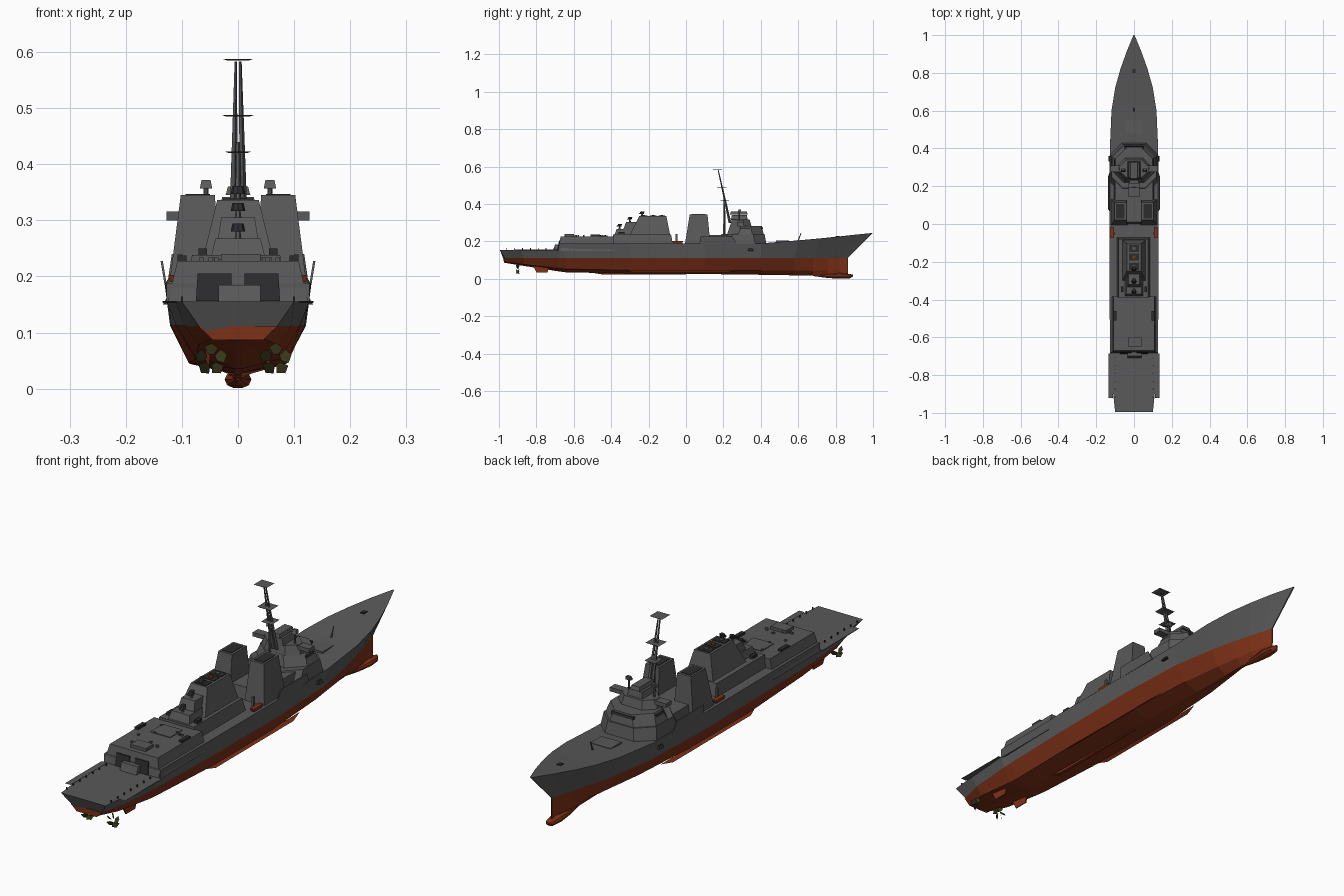
import bpy, bmesh, math, random
random.seed(4)

def material(name, rgb):
    m = bpy.data.materials.new(name)
    m.diffuse_color = (*rgb, 1)
    return m

GREY = material("hull grey", (0.10, 0.10, 0.10))
RED = material("antifouling red", (0.22, 0.032, 0.009))
DARK = material("dark fittings", (0.025, 0.025, 0.027))
OLIVE = material("propeller bronze", (0.035, 0.036, 0.01))

def mesh(name, verts, faces, mats, rule=None):
    bm = bmesh.new()
    vs = [bm.verts.new(v) for v in verts]
    for f in faces:
        bm.faces.new([vs[i] for i in f])
    bmesh.ops.remove_doubles(bm, verts=bm.verts, dist=1e-5)
    bmesh.ops.recalc_face_normals(bm, faces=bm.faces)
    if rule:
        for f in bm.faces:
            f.material_index = rule(f)
    me = bpy.data.meshes.new(name)
    bm.to_mesh(me)
    bm.free()
    for m in mats:
        me.materials.append(m)
    ob = bpy.data.objects.new(name, me)
    bpy.context.collection.objects.link(ob)
    return ob

def loft(name, rings, mats, rule=None):
    n = len(rings[0])
    verts = [p for r in rings for p in r]
    faces = [(i*n+j, i*n+(j+1) % n, (i+1)*n+(j+1) % n, (i+1)*n+j)
             for i in range(len(rings)-1) for j in range(n)]
    faces += [tuple(range(n)), tuple(range((len(rings)-1)*n, len(rings)*n))]
    return mesh(name, verts, faces, mats, rule)

def block(name, z0, z1, base, top=None, mat=GREY):
    """Tapered box, base and top given as (x0, x1, y0, y1)."""
    ring = lambda b, z: [(b[0], b[2], z), (b[1], b[2], z), (b[1], b[3], z), (b[0], b[3], z)]
    return loft(name, [ring(base, z0), ring(top or base, z1)], [mat])

def pair(name, z0, z1, base, top=None, mat=GREY):
    flip = lambda b: (-b[1], -b[0], b[2], b[3])
    block("right_" + name, z0, z1, base, top, mat)
    block("left_" + name, z0, z1, flip(base), flip(top) if top else None, mat)

def octagon(name, z0, z1, x0, ya, yb, x1, yc, yd, cut=0.06):
    def ring(x, a, b, z):
        c = min(cut, (b-a)*0.4)
        half = [(x-c, a), (x, a+c), (x, b-c), (x-c, b)]
        return [(p, q, z) for p, q in half] + [(-p, q, z) for p, q in half[::-1]]
    return loft(name, [ring(x0, ya, yb, z0), ring(x1, yc, yd, z1)], [GREY])

def rod(name, a, b, r0, r1, sides=6, mat=GREY):
    ring = lambda p, r: [(p[0]+r*math.cos(k*math.tau/sides), p[1]+r*math.sin(k*math.tau/sides), p[2])
                         for k in range(sides)]
    return loft(name, [ring(a, r0), ring(b, r1)], [mat])

# Hull: deck y, low y, deck z, deck half, waterline half, bilge half, bilge z, keel z
WL = 0.112
stations = [
    (-0.995, -0.97, 0.155, 0.100, 0.070, 0.045, 0.090, 0.086),
    (-0.88, -0.87, 0.155, 0.112, 0.095, 0.070, 0.078, 0.070),
    (-0.68, -0.68, 0.155, 0.127, 0.110, 0.075, 0.056, 0.040),
    (-0.679, -0.64, 0.188, 0.127, 0.111, 0.076, 0.053, 0.035),
    (-0.30, -0.30, 0.188, 0.130, 0.119, 0.088, 0.046, 0.029),
    (0.10, 0.10, 0.188, 0.131, 0.121, 0.085, 0.044, 0.026),
    (0.40, 0.40, 0.190, 0.128, 0.108, 0.068, 0.046, 0.022),
    (0.60, 0.58, 0.206, 0.119, 0.078, 0.045, 0.046, 0.019),
    (0.72, 0.68, 0.217, 0.100, 0.055, 0.030, 0.046, 0.017),
    (0.82, 0.76, 0.227, 0.072, 0.034, 0.018, 0.046, 0.015),
    (0.91, 0.82, 0.237, 0.040, 0.016, 0.009, 0.046, 0.013),
    (1.00, 0.865, 0.246, 0.003, 0.002, 0.002, 0.046, 0.012)]
rings = []
for yd, yl, zd, xd, xw, xb, zb, zk in stations:
    side = [(xd, yd, zd), (xw, yl, WL), (xb, yl, zb), (0.006 if xb > .01 else .001, yl, zk)]
    rings.append(side + [(-x, y, z) for x, y, z in side[::-1]])
# red wherever a face lies under the waterline
loft("hull", rings, [GREY, RED],
     lambda f: 1 if max(v.co.z for v in f.verts) < WL+0.001 else 0)
block("transom_red", 0.087, 0.111, (-0.045, 0.045, -0.974, -0.96), (-0.07, 0.07, -0.975, -0.96), RED)

# Sonar bulb at the forefoot
bulb = []
for y, w, h, z in [(0.68, .004, .005, .02), (0.76, .016, .012, .016), (0.83, .024, .016, .016),
                   (0.875, .018, .013, .014), (0.893, .005, .005, .018)]:
    bulb.append([(w*math.cos(k*math.tau/10), y, z+h*math.sin(k*math.tau/10)) for k in range(10)])
loft("sonar_bulb", bulb, [RED])

# Bilge keels and rudders
for s, side in ((1, "right"), (-1, "left")):
    mesh(side + "_bilge_keel", [(s*.082, -.33, .046), (s*.082, .28, .046), (s*.096, .22, .036), (s*.096, -.28, .036)],
         [(0, 1, 2, 3)], [RED])
pair("rudder", 0.035, 0.075, (0.052, 0.056, -0.80, -0.74), (0.048, 0.058, -0.82, -0.73), RED)
block("skeg", 0.024, 0.06, (-0.006, 0.006, -0.45, 0.0), (-0.02, 0.02, -0.66, 0.0), RED)

# Propellers: five pitched blades round a hub
for side, cx in (("left", -0.048), ("right", 0.067)):
    verts, faces = [], []
    for k in range(5):
        a = k*math.tau/5 + 0.3
        for da, r, dy in ((-.5, .010, -.005), (-.55, .024, -.010), (0, .030, 0), (.5, .025, .010), (.5, .010, .005)):
            verts.append((cx+r*math.cos(a+da), -0.90+dy, 0.052+r*math.sin(a+da)))
        faces.append(tuple(range(k*5, k*5+5)))
    mesh(side + "_propeller", verts, faces, [OLIVE])

# Hangar, flush with the hull sides
block("hangar", 0.15, 0.228, (-0.126, 0.126, -0.685, -0.385), (-0.108, 0.108, -0.67, -0.385))
pair("hangar_door", 0.156, 0.205, (0.012, 0.075, -0.688, -0.66), (0.012, 0.072, -0.679, -0.66), DARK)
block("hangar_door_frame", 0.155, 0.185, (-0.035, 0.04, -0.71, -0.67), (-0.035, 0.04, -0.70, -0.67))
block("close_in_mount", 0.228, 0.240, (-0.03, 0.04, -0.65, -0.60))
pair("flight_deck_net", 0.153, 0.156, (0.11, 0.134, -0.90, -0.685), (0.11, 0.135, -0.92, -0.685))
pair("torpedo_tubes", 0.228, 0.237, (0.092, 0.108, -0.51, -0.46), None, DARK)
block("aft_launcher", 0.228, 0.231, (-0.045, 0.045, -0.50, -0.42))

# Aft deckhouse and stepped aft funnel
block("aft_deckhouse", 0.185, 0.238, (-0.09, 0.085, -0.39, -0.07), (-0.082, 0.075, -0.39, -0.08))
block("aft_funnel", 0.235, 0.336, (-0.062, 0.062, -0.30, -0.085), (-0.037, 0.037, -0.25, -0.105))
block("aft_step_low", 0.228, 0.268, (-0.05, 0.05, -0.385, -0.27), (-0.04, 0.04, -0.37, -0.27))
block("aft_step_high", 0.266, 0.305, (-0.036, 0.036, -0.335, -0.24), (-0.03, 0.03, -0.32, -0.24))
for i, y in enumerate((-0.225, -0.175, -0.13)):
    block(f"funnel_grille_{i+1}", 0.335, 0.339, (-0.027, 0.027, y-.018, y+.018), None, DARK)
    block(f"funnel_cap_{i+1}", 0.337, 0.342, (-0.008, 0.008, y-.007, y+.007), None, RED if i == 1 else GREY)
for i, (y, z) in enumerate(((-0.355, .268), (-0.30, .305), (-0.235, .335))):
    rod(f"aft_director_post_{i+1}", (0, y, z), (0, y, z+.015), .006, .004)
    rod(f"aft_director_dish_{i+1}", (0, y-.004, z+.012), (0, y+.004, z+.026), .013, .010, 8, DARK)
pair("decoy_launcher", 0.238, 0.25, (0.055, 0.07, -0.36, -0.33), None, DARK)

# Twin forward funnels
block("midship_deckhouse", 0.185, 0.235, (-0.105, 0.105, 0.0, 0.26), (-0.10, 0.10, 0.01, 0.26))
pair("forward_funnel", 0.19, 0.345, (0.034, 0.122, -0.005, 0.13), (0.041, 0.102, 0.02, 0.115))
pair("funnel_grille", 0.344, 0.347, (0.05, 0.094, 0.03, 0.105), None, DARK)
pair("bulwark", 0.186, 0.228, (0.127, 0.131, 0.07, 0.27), (0.134, 0.138, 0.08, 0.25))
pair("boat", 0.19, 0.203, (0.108, 0.122, -0.07, -0.02), (0.106, 0.124, -0.075, -0.015), RED)
pair("boat_crane", 0.19, 0.24, (0.10, 0.108, -0.055, -0.045), None)

# Bridge: faceted block, upper bridge, wings, window band
octagon("bridge_base", 0.186, 0.24, 0.126, 0.16, 0.43, 0.118, 0.19, 0.42)
octagon("bridge_tower", 0.238, 0.284, 0.115, 0.22, 0.415, 0.098, 0.235, 0.405)
octagon("upper_bridge", 0.282, 0.318, 0.088, 0.235, 0.35, 0.078, 0.245, 0.34, 0.04)
pair("bridge_wing", 0.300, 0.316, (0.07, 0.127, 0.275, 0.31))
block("bridge_windows", 0.268, 0.278, (-0.05, 0.05, 0.40, 0.412), (-0.05, 0.05, 0.40, 0.409), DARK)
pair("bridge_front_marker", 0.241, 0.243, (0.025, 0.05, 0.375, 0.40), None, RED)
block("radar_house", 0.316, 0.342, (-0.035, 0.035, 0.24, 0.33), (-0.028, 0.028, 0.245, 0.325))
block("radar_house_roof", 0.345, 0.360, (-0.022, 0.022, 0.235, 0.33), (-0.018, 0.018, 0.24, 0.325))
pair("array_radar", 0.25, 0.276, (0.105, 0.109, 0.285, 0.345), (0.098, 0.102, 0.29, 0.34), DARK)
for s, side in ((1, "right"), (-1, "left")):
    rod(side + "_director_post", (s*.057, .285, .316), (s*.057, .285, .358), .005, .004)
    block(side + "_director_dish", 0.357, 0.372, (s*.057-.011, s*.057+.011, .275, .292),
          (s*.057-.008, s*.057+.008, .282, .295))

# Raked mast with two legs and thin platforms
for s, side in ((1, "right"), (-1, "left")):
    rod(side + "_mast_leg", (s*.009, .235, .30), (s*.004, .172, .583), .008, .0025, 5)
rod("mast_rear_leg", (0, .205, .235), (0, .205, .44), .007, .004, 5)
for i, (z, w, y) in enumerate(((.585, .028, .168), (.485, .030, .192), (.42, .024, .208))):
    block(f"mast_platform_{i+1}", z, z+.003, (-w*.7, w*.7, y-.022, y+.022), (-w, w, y-.026, y+.026))

# Foredeck launcher hatch, gun mount ring, jackstaff, breakwater
block("forward_launcher", 0.196, 0.204, (-0.045, 0.045, 0.48, 0.55))
rod("deck_gun_barrel", (0, .60, .205), (0, .615, .245), .004, .002)
block("anchor_windlass", 0.222, 0.230, (-0.008, 0.008, 0.80, 0.82), None, DARK)
pair("anchor", 0.150, 0.162, (0.122, 0.134, 0.33, 0.36), (0.122, 0.127, 0.335, 0.355), DARK)

# Scattered deck fittings
for i in range(14):
    s = 1 if i % 2 else -1
    y = -0.96 + (i//2)*0.042
    block(f"flight_deck_post_{i+1}", 0.155, 0.164, (s*.10-.002, s*.10+.002, y, y+.004), None, DARK)
for i in range(12):
    x, y = random.uniform(-.08, .08), random.uniform(-.64, -.42)
    block(f"hangar_roof_fitting_{i+1}", 0.228, 0.234, (x, x+.008, y, y+.008))
